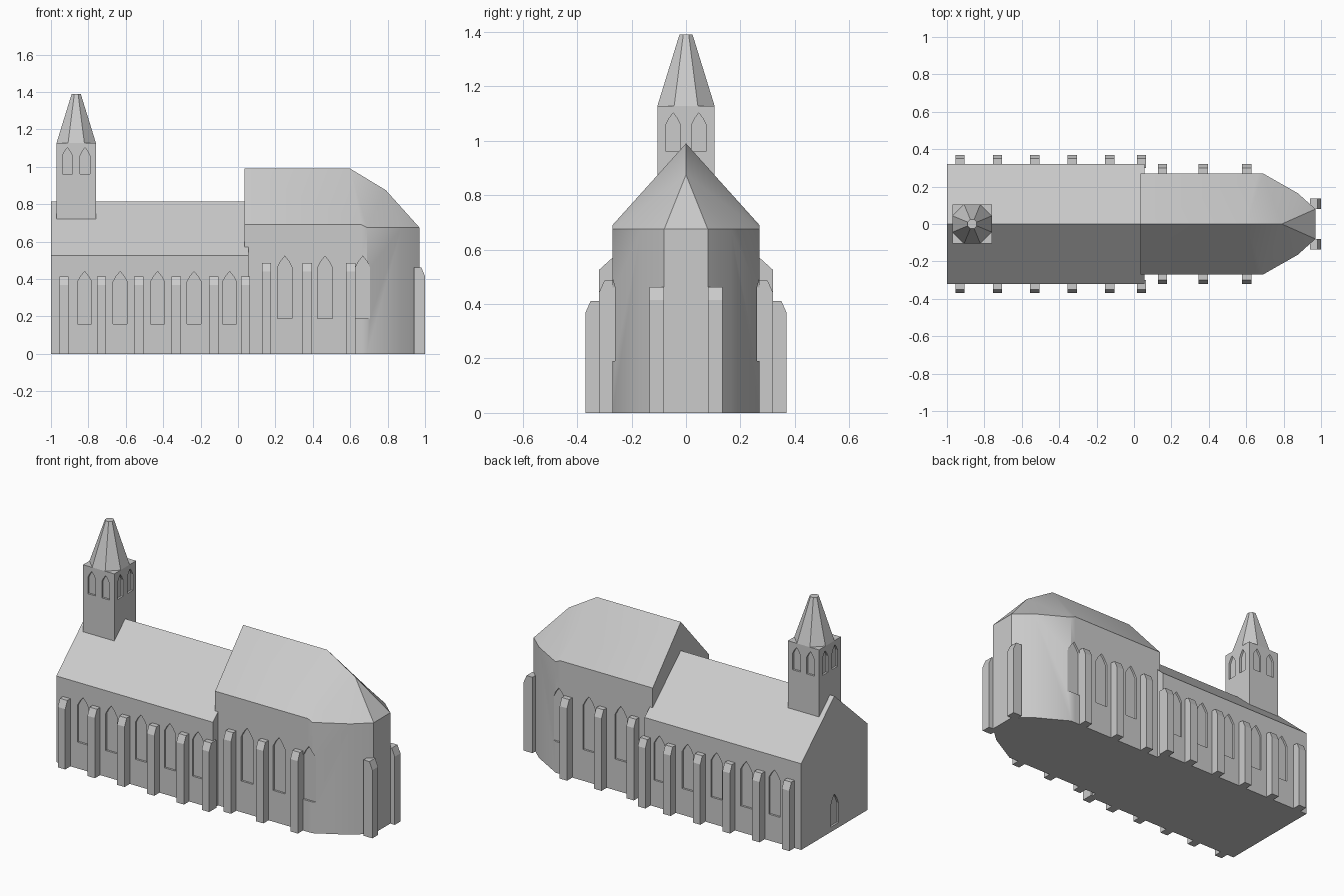
import bpy, bmesh, math
from mathutils import Vector

if "Cube" in bpy.data.objects:
    bpy.data.objects.remove(bpy.data.objects["Cube"])

stone = bpy.data.materials.new("light grey stone")
stone.diffuse_color = (0.6, 0.6, 0.6, 1)
stone.use_nodes = True
stone.node_tree.nodes["Principled BSDF"].inputs["Base Color"].default_value = stone.diffuse_color


def new_object(name, verts, faces):
    me = bpy.data.meshes.new(name)
    me.from_pydata([tuple(v) for v in verts], [], faces)
    bm = bmesh.new()
    bm.from_mesh(me)
    bmesh.ops.recalc_face_normals(bm, faces=bm.faces)
    bm.to_mesh(me)
    bm.free()
    me.materials.append(stone)
    ob = bpy.data.objects.new(name, me)
    bpy.context.collection.objects.link(ob)
    return ob


def prism(profile, offset):
    """Verts and faces of a 3D profile swept along an offset."""
    n = len(profile)
    a = [Vector(p) for p in profile]
    verts = a + [p + Vector(offset) for p in a]
    faces = [tuple(range(n)), tuple(range(n, 2 * n))]
    faces += [(i, (i + 1) % n, n + (i + 1) % n, n + i) for i in range(n)]
    return verts, faces


def merge(parts):
    verts, faces = [], []
    for v, f in parts:
        k = len(verts)
        verts += v
        faces += [tuple(i + k for i in face) for face in f]
    return verts, faces


def lancet(origin, normal, along, half, z0, shoulder, z1, depth=0.012):
    """Pointed window cutter centred at origin on a wall with the given normal."""
    o, n, t = Vector(origin), Vector(normal), Vector(along)
    mid = shoulder + (z1 - shoulder) * 0.55
    pts = [(-half, z0), (half, z0), (half, shoulder), (half * 0.55, mid),
           (0, z1), (-half * 0.55, mid), (-half, shoulder)]
    prof = [o - n * depth + t * u + Vector((0, 0, z)) for u, z in pts]
    return prism(prof, n * (depth + 0.03))


def carve(body, cutters):
    cut = new_object("window_cutter", *merge(cutters))
    cut.hide_render = True
    mod = body.modifiers.new("windows", 'BOOLEAN')
    mod.operation, mod.solver, mod.object = 'DIFFERENCE', 'EXACT', cut
    bpy.context.view_layer.objects.active = body
    bpy.ops.object.modifier_apply(modifier=mod.name)
    bpy.data.objects.remove(cut)


def buttress(name, x, y, side, top):
    """Side buttress with a sloped outer shoulder."""
    prof = [(x - 0.025, side * yy, z) for yy, z in
            [(y - 0.02, 0), (y + 0.05, 0), (y + 0.05, top - 0.045),
             (y + 0.03, top), (y - 0.02, top)]]
    new_object(name, *prism(prof, (0.05, 0, 0)))


# nave with pitched roof, side windows and west door
W = 0.32
nave = new_object("nave", *prism(
    [(-1, -W, 0), (-1, W, 0), (-1, W, 0.525), (-1, 0, 0.815), (-1, -W, 0.525)],
    (1.055, 0, 0)))
cuts = [lancet((-1, 0, 0), (-1, 0, 0), (0, 1, 0), 0.04, 0.03, 0.15, 0.22)]
for s in (-1, 1):
    cuts += [lancet((x, s * W, 0), (0, s, 0), (1, 0, 0), 0.0375, 0.16, 0.385, 0.44)
             for x in (-0.82, -0.63, -0.43, -0.235, -0.045)]
carve(nave, cuts)

# choir with polygonal apse and hipped roof
eaves = [(0.035, 0.27, 0.69), (0.66, 0.27, 0.69), (0.69, 0.27, 0.675),
         (0.875, 0.165, 0.675), (0.97, 0.08, 0.675)]
n = len(eaves)
ring = [(x, -y, z) for x, y, z in eaves] + [(x, y, z) for x, y, z in reversed(eaves)]
m = len(ring)
verts = [(x, y, 0) for x, y, z in ring] + ring
verts += [(0.035, 0, 0.99), (0.60, 0, 0.99), (0.79, 0, 0.875)]
G, A, B = 2 * m, 2 * m + 1, 2 * m + 2
faces = [tuple(range(m))]
faces += [(i, i + 1, m + i + 1, m + i) for i in range(m - 1)]
faces.append((m - 1, 0, m, G, 2 * m - 1))
for e in (lambda i: m + i, lambda i: 2 * m - 1 - i):
    faces += [(G, A, e(1), e(0)), (A, e(2), e(1)), (A, B, e(2)),
              (B, e(3), e(2)), (B, e(4), e(3))]
faces.append((B, m + n - 1, m + n))
choir = new_object("choir", verts, faces)
carve(choir, [lancet((x, s * 0.27, 0), (0, s, 0), (1, 0, 0), 0.04, 0.19, 0.46, 0.522)
              for s in (-1, 1) for x in (0.25, 0.465, 0.667)])
bpy.ops.object.select_all(action='DESELECT')
choir.select_set(True)
bpy.context.view_layer.objects.active = choir
bpy.ops.object.shade_smooth_by_angle(angle=math.radians(35))

# buttresses along both sides and at the apse end
for s, tag in ((-1, "front"), (1, "back")):
    for i, x in enumerate((-0.93, -0.73, -0.53, -0.33, -0.13, 0.04)):
        buttress(f"nave_buttress_{tag}_{i + 1}", x, 0.32, s, 0.412)
    for i, x in enumerate((0.152, 0.37, 0.602)):
        buttress(f"choir_buttress_{tag}_{i + 1}", x, 0.27, s, 0.486)
    prof = [(x, s * 0.08, z) for x, z in
            [(0.94, 0), (1.0, 0), (1.0, 0.415), (0.98, 0.462), (0.94, 0.462)]]
    new_object(f"apse_buttress_{tag}", *prism(prof, (0, s * 0.055, 0)))

# bell tower with paired openings on each side
cx, R = -0.865, 0.105
sq = [(cx + a * R, b * R, 0.70) for a, b in ((-1, -1), (1, -1), (1, 1), (-1, 1))]
tower = new_object("bell_tower", *prism(sq, (0, 0, 0.428)))
cuts = []
for nx, ny in ((1, 0), (-1, 0), (0, 1), (0, -1)):
    for u in (-0.047, 0.047):
        o = (cx + nx * R - ny * u, ny * R + nx * u, 0)
        cuts.append(lancet(o, (nx, ny, 0), (-ny, nx, 0), 0.026, 0.96, 1.06, 1.102))
carve(tower, cuts)

# eight-sided spire with a flat tip
k = 1 / math.cos(math.pi / 8)
sv = [(cx + r * k * math.cos((i + 0.5) * math.pi / 4),
       r * k * math.sin((i + 0.5) * math.pi / 4), z)
      for r, z in ((R, 1.128), (0.024, 1.39)) for i in range(8)]
sf = [tuple(range(8)), tuple(range(8, 16))]
sf += [(i, (i + 1) % 8, 8 + (i + 1) % 8, 8 + i) for i in range(8)]
new_object("spire", sv, sf)
